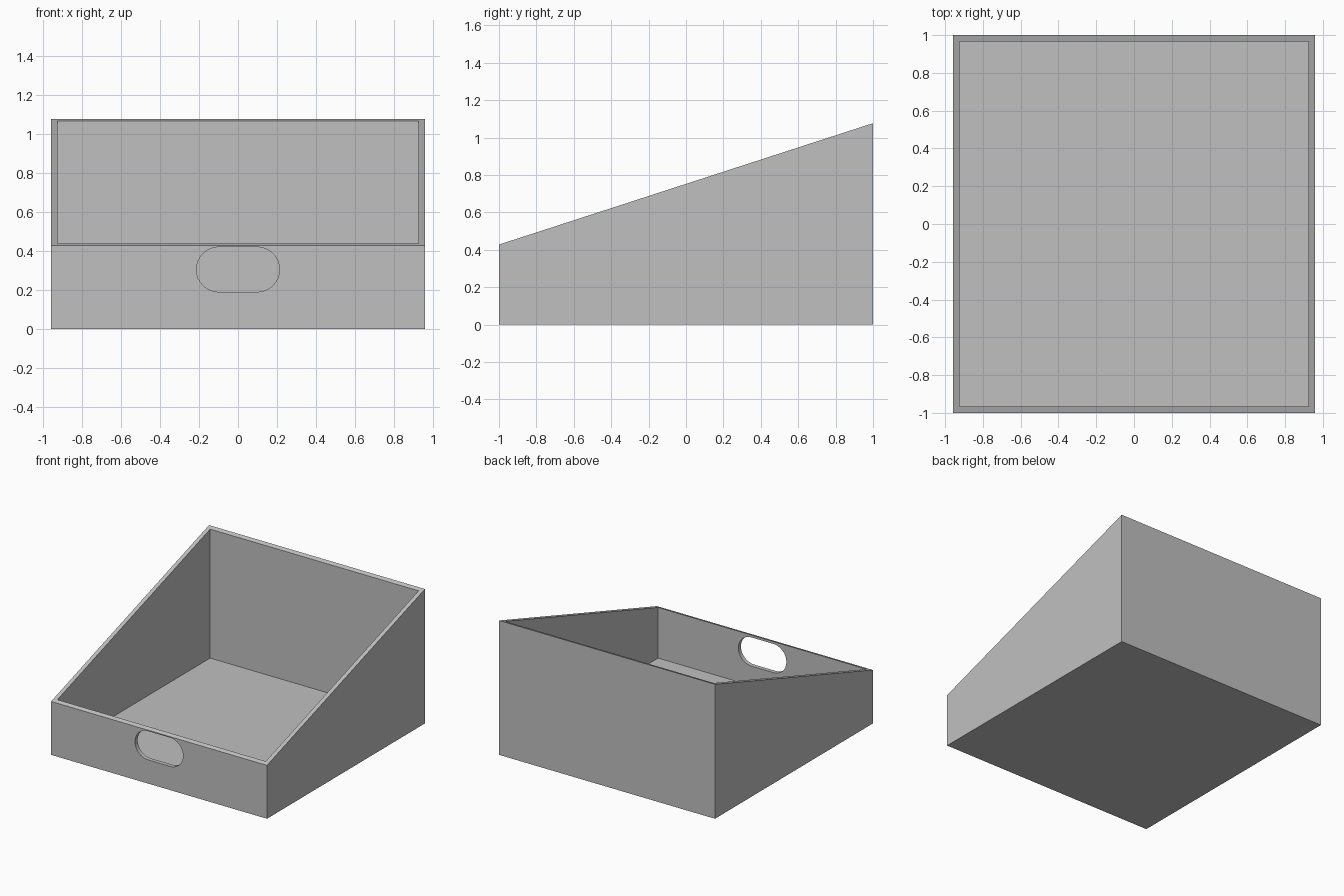
import bpy
import bmesh
from math import sin, cos, pi, radians
from mathutils import Vector

cube = bpy.data.objects.get("Cube")
if cube:
    bpy.data.objects.remove(cube, do_unlink=True)

HALF_X, HALF_Y = 0.957, 1.0
FRONT_Z, BACK_Z = 0.428, 1.077
WALL = 0.033

grey = bpy.data.materials.new("light_grey")
grey.use_nodes = True
colour = (0.527, 0.527, 0.527, 1)
grey.diffuse_color = colour
grey.node_tree.nodes["Principled BSDF"].inputs["Base Color"].default_value = colour


def prism(name, outline, sweep):
    """Extrude a closed outline of 3D points along a vector."""
    bm = bmesh.new()
    face = bm.faces.new([bm.verts.new(p) for p in outline])
    ext = bmesh.ops.extrude_face_region(bm, geom=[face])
    moved = [g for g in ext["geom"] if isinstance(g, bmesh.types.BMVert)]
    bmesh.ops.translate(bm, verts=moved, vec=Vector(sweep))
    bmesh.ops.recalc_face_normals(bm, faces=bm.faces)
    mesh = bpy.data.meshes.new(name)
    bm.to_mesh(mesh)
    bm.free()
    mesh.materials.append(grey)
    obj = bpy.data.objects.new(name, mesh)
    bpy.context.collection.objects.link(obj)
    return obj


def cut(body, cutter):
    """Subtract the cutter from the body, then discard it."""
    cutter.hide_render = True
    mod = body.modifiers.new("cut", "BOOLEAN")
    mod.operation = "DIFFERENCE"
    mod.solver = "EXACT"
    mod.object = cutter
    bpy.context.view_layer.objects.active = body
    bpy.ops.object.modifier_apply(modifier=mod.name)
    bpy.data.objects.remove(cutter, do_unlink=True)


# Bin body: wedge-shaped side profile swept across the width
profile = [(-HALF_Y, 0), (HALF_Y, 0), (HALF_Y, BACK_Z), (-HALF_Y, FRONT_Z)]
body = prism("open_bin", [(-HALF_X, y, z) for y, z in profile], (2 * HALF_X, 0, 0))

# Hollow interior, open at the top
ix, iy = HALF_X - WALL, HALF_Y - WALL
floor = [(-ix, -iy, WALL), (ix, -iy, WALL), (ix, iy, WALL), (-ix, iy, WALL)]
cut(body, prism("interior_cutter", floor, (0, 0, 2)))

# Rounded finger slot through the front wall
radius, offset, slot_z, steps = 0.115, 0.098, 0.305, 16
slot = []
for side in (1, -1):
    for i in range(steps + 1):
        a = -pi / 2 + pi * i / steps
        slot.append((side * (offset + radius * cos(a)), -1.1, slot_z + side * radius * sin(a)))
cut(body, prism("slot_cutter", slot, (0, 0.3, 0)))

# Smooth the slot curve while keeping the box edges sharp
bpy.ops.object.select_all(action="DESELECT")
body.select_set(True)
bpy.context.view_layer.objects.active = body
bpy.ops.object.shade_smooth_by_angle(angle=radians(30))
